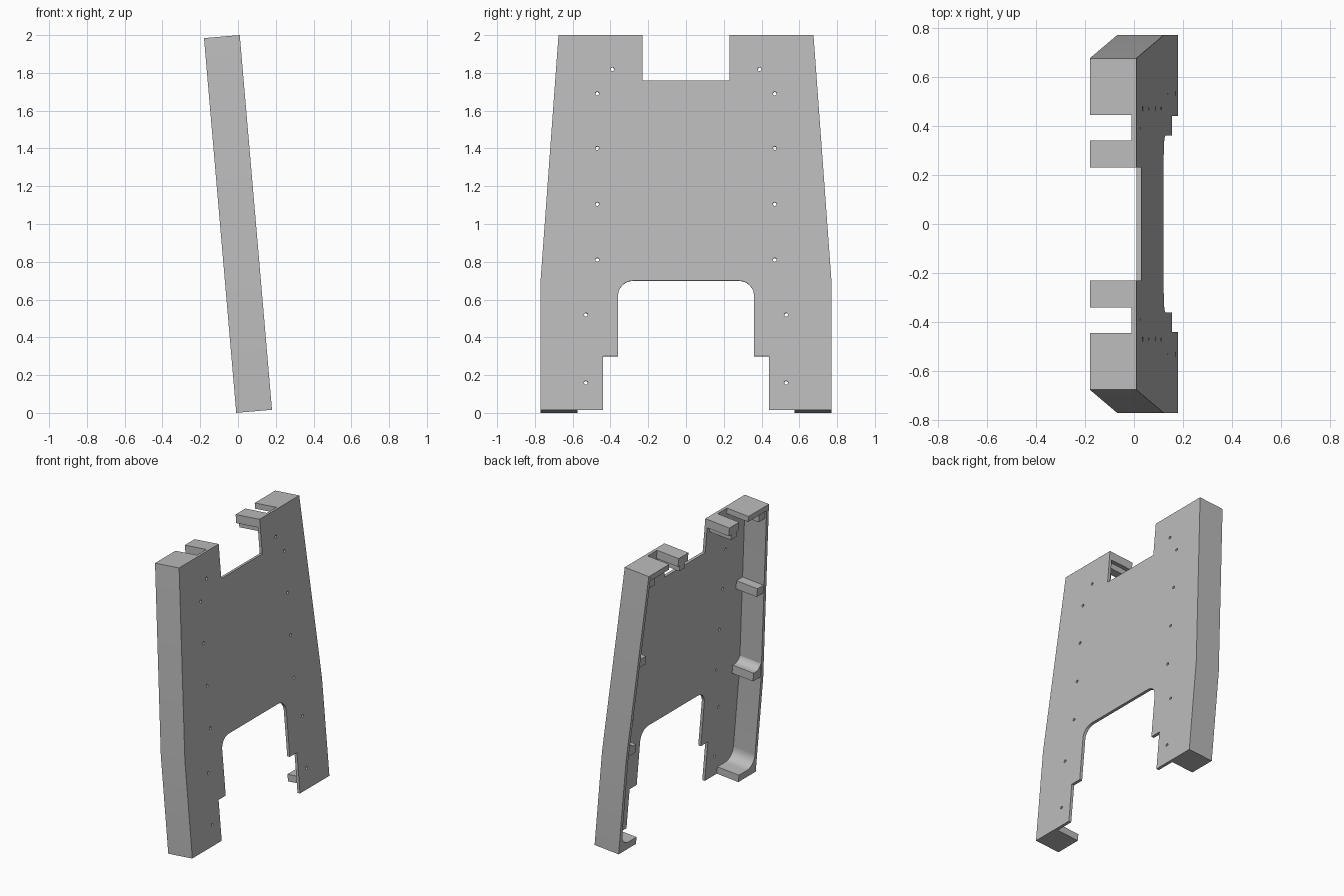
import bpy, bmesh, math
from mathutils import Matrix, Vector

cube = bpy.data.objects.get("Cube")
if cube:
    bpy.data.objects.remove(cube)

DEPTH, SKIN, WALL, TOP = 0.19, 0.02, 0.025, 1.991
TILT = Matrix.Translation((0.18, 0, 0.0165)) @ Matrix.Rotation(math.radians(-4.92), 4, 'Y')

grey = bpy.data.materials.new("plain grey")
grey.use_nodes = True
grey.diffuse_color = (0.5, 0.5, 0.5, 1)
grey.node_tree.nodes["Principled BSDF"].inputs["Base Color"].default_value = (0.5, 0.5, 0.5, 1)


def arc(cy, cz, r, start, end, steps=8):
    angles = [math.radians(start + (end - start) * i / steps) for i in range(steps + 1)]
    return [(cy + r * math.cos(a), cz + r * math.sin(a)) for a in angles]


def finish(name, bm):
    bmesh.ops.recalc_face_normals(bm, faces=bm.faces)
    mesh = bpy.data.meshes.new(name)
    bm.to_mesh(mesh)
    bm.free()
    mesh.materials.append(grey)
    obj = bpy.data.objects.new(name, mesh)
    obj.matrix_world = TILT
    bpy.context.collection.objects.link(obj)
    bpy.ops.object.select_all(action='DESELECT')
    obj.select_set(True)
    bpy.context.view_layer.objects.active = obj
    return obj


def prism(name, profile, back, front):
    """Extrude a side-on outline through the depth of the shell."""
    bm = bmesh.new()
    face = bm.faces.new([bm.verts.new((back, y, z)) for y, z in profile])
    new = bmesh.ops.extrude_face_region(bm, geom=[face])["geom"]
    verts = [v for v in new if isinstance(v, bmesh.types.BMVert)]
    bmesh.ops.translate(bm, verts=verts, vec=(front - back, 0, 0))
    obj = finish(name, bm)
    bpy.ops.object.shade_smooth_by_angle(angle=math.radians(30))
    return obj


def pair(name, profile, back=-DEPTH, front=-SKIN):
    for side, sign in (("left", 1), ("right", -1)):
        prism(f"{side}_{name}", [(sign * y, z) for y, z in profile], back, front)


def box(y0, y1, z0, z1):
    return [(y0, z0), (y1, z0), (y1, z1), (y0, z1)]


def edge(z):
    """Inner face of the side wall at a given height."""
    return 0.77 - WALL - max(0, z - 0.686) * 0.095 / (TOP - 0.686)


# Face panel with the top notch and the leg opening
half = [(0.23, 1.75), (0.23, TOP), (0.675, TOP), (0.77, 0.686), (0.77, 0),
        (0.44, 0), (0.44, 0.285), (0.36, 0.285)] + arc(0.28, 0.606, 0.08, 0, 90)
panel = prism("face_panel", half + [(-y, z) for y, z in reversed(half)], -SKIN, 0)

# Screw holes drilled through the panel
bm = bmesh.new()
for y, z in ((0.39, 1.81), (0.47, 1.68), (0.47, 1.39), (0.47, 1.093),
             (0.47, 0.797), (0.53, 0.505), (0.53, 0.144)):
    for sign in (1, -1):
        place = Matrix.Translation((0, sign * y, z)) @ Matrix.Rotation(math.pi / 2, 4, 'Y')
        bmesh.ops.create_cone(bm, cap_ends=True, segments=12, radius1=0.01,
                              radius2=0.01, depth=0.1, matrix=place)
drill = finish("hole_cutter", bm)
drill.hide_render = True
cut = panel.modifiers.new("holes", 'BOOLEAN')
cut.operation, cut.object, cut.solver = 'DIFFERENCE', drill, 'EXACT'
bpy.context.view_layer.objects.active = panel
bpy.ops.object.modifier_apply(modifier="holes")
bpy.data.objects.remove(drill)

# Side walls, bent where the taper begins
pair("side_wall", [(0.77, 0), (0.77, 0.686), (0.675, TOP),
                   (edge(TOP), TOP), (edge(0.686), 0.686), (edge(0), 0)])

# Top flanges and the hooked tabs beside the notch
pair("top_flange", box(0.445, edge(TOP), TOP - 0.04, TOP))
pair("notch_tab", box(0.23, 0.34, TOP - 0.06, TOP))
pair("notch_tab_lip", box(0.26, 0.32, TOP - 0.1, TOP - 0.06))

# Corner boss and ribs along the walls
pair("corner_boss", box(edge(1.92) - 0.07, edge(1.92), 1.89, TOP - 0.04), -DEPTH + 0.01)
pair("upper_rib", box(edge(1.36) - 0.07, edge(1.36) + 0.005, 1.33, 1.39), -DEPTH + 0.005)
w = edge(0.75)
pair("lower_rib", [(w + 0.005, 0.7), (w - 0.08, 0.7), (w - 0.08, 0.76)]
     + arc(w - 0.06, 0.82, 0.06, 270, 360), -DEPTH + 0.005)

# Foot flange with a rounded inside corner
pair("foot_flange", [(edge(0), 0), (0.575, 0), (0.575, 0.05)]
     + arc(edge(0) - 0.08, 0.13, 0.08, 270, 360))
